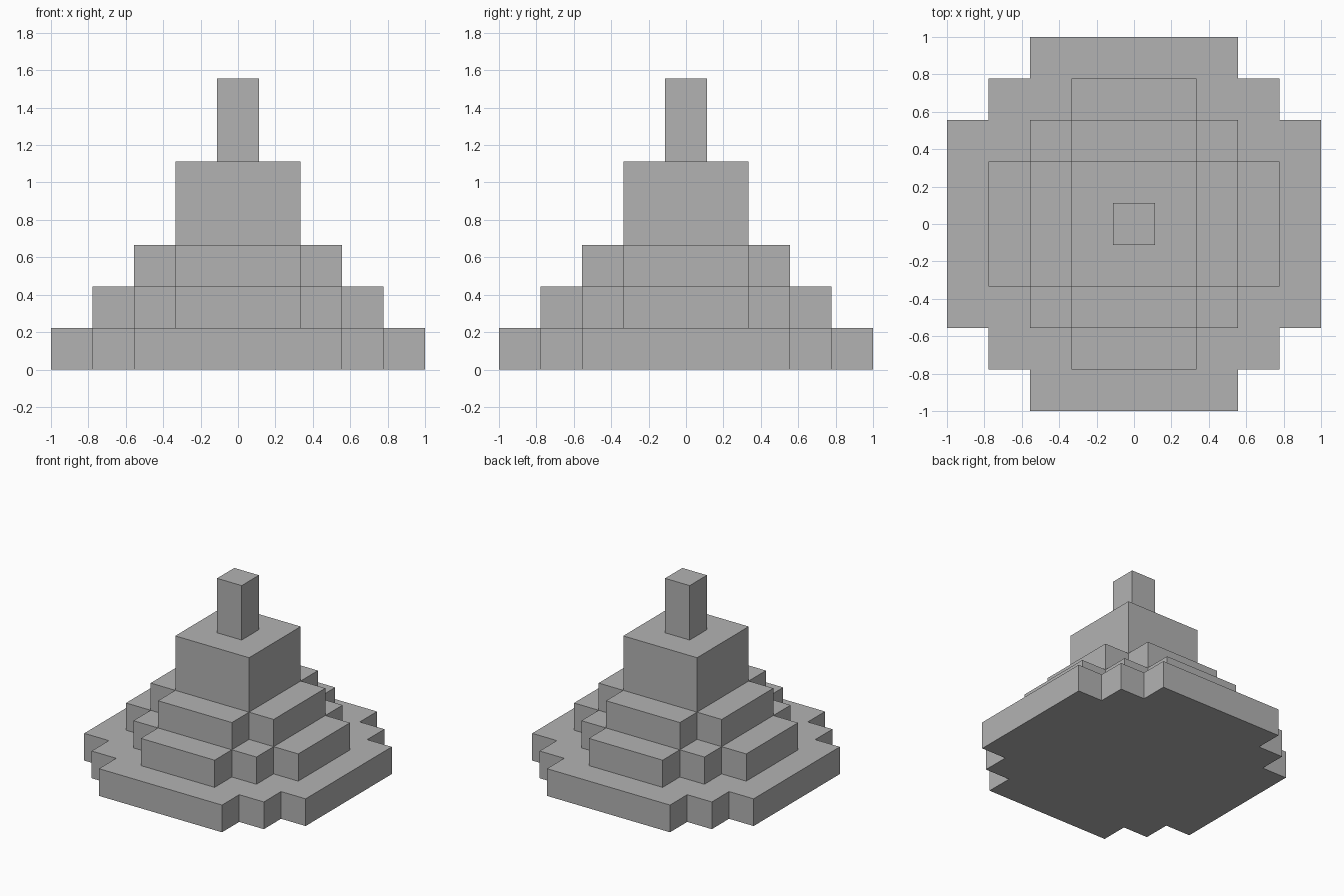
import bpy
import bmesh

cube = bpy.data.objects.get("Cube")
if cube:
    bpy.data.objects.remove(cube, do_unlink=True)

U = 2 / 9  # one block of the stepped grid

stone = bpy.data.materials.new("grey_stone")
stone.use_nodes = True
GREY = (0.45, 0.45, 0.45, 1)
stone.diffuse_color = GREY
stone.node_tree.nodes["Principled BSDF"].inputs["Base Color"].default_value = GREY


def outline(quadrant):
    """Mirror the corner points of the +x +y quadrant into a closed outline."""
    points = []
    for sx, sy in ((1, 1), (-1, 1), (-1, -1), (1, -1)):
        part = [(x * sx, y * sy) for x, y in quadrant]
        points += part if sx * sy > 0 else part[::-1]
    return points


def tier(name, quadrant, bottom, top):
    """Extrude a stepped outline between two heights, all in blocks."""
    bm = bmesh.new()
    base = bm.faces.new([bm.verts.new((x * U, y * U, bottom * U))
                         for x, y in outline(quadrant)])
    extruded = bmesh.ops.extrude_face_region(bm, geom=[base], use_keep_orig=True)
    moved = [v for v in extruded["geom"] if isinstance(v, bmesh.types.BMVert)]
    bmesh.ops.translate(bm, verts=moved, vec=(0, 0, (top - bottom) * U))
    bmesh.ops.recalc_face_normals(bm, faces=bm.faces[:])
    mesh = bpy.data.meshes.new(name)
    bm.to_mesh(mesh)
    bm.free()
    mesh.materials.append(stone)
    obj = bpy.data.objects.new(name, mesh)
    bpy.context.collection.objects.link(obj)


# Broad base with doubly notched corners
tier("base_tier", [(4.5, 2.5), (3.5, 2.5), (3.5, 3.5), (2.5, 3.5), (2.5, 4.5)], 0, 1)
# Square step with an arm on each side
tier("lower_tier", [(3.5, 1.5), (2.5, 1.5), (2.5, 2.5), (1.5, 2.5), (1.5, 3.5)], 1, 2)
# Cross-shaped step around the tower foot
tier("middle_tier", [(2.5, 1.5), (1.5, 1.5), (1.5, 2.5)], 2, 3)
# Square tower and slim spire
tier("tower", [(1.5, 1.5)], 3, 5)
tier("spire", [(0.5, 0.5)], 5, 7)
